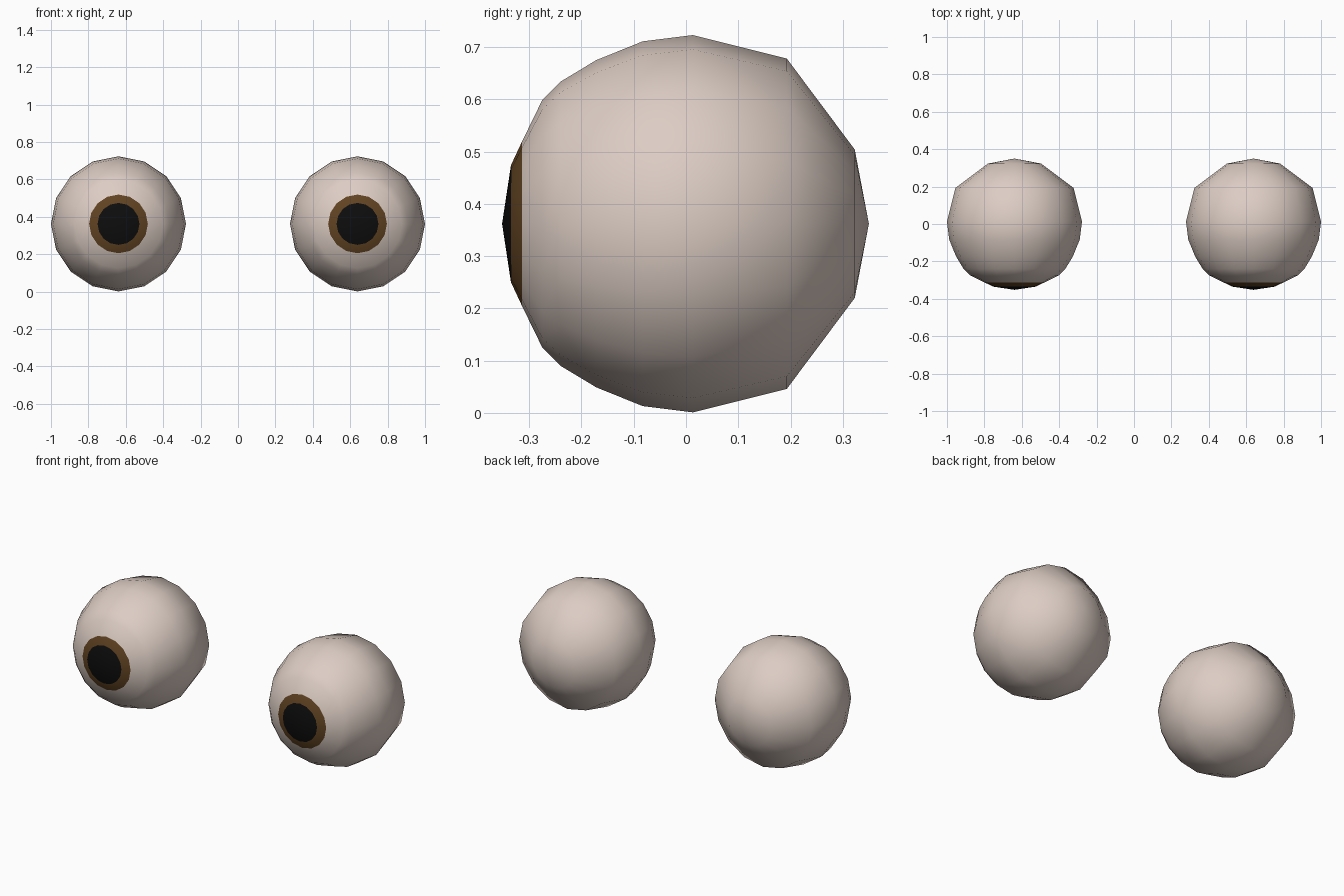
import bpy, bmesh, math

if "Cube" in bpy.data.objects:
    bpy.data.objects.remove(bpy.data.objects["Cube"])

SEGMENTS = 16
CENTRE_X, CENTRE_Z = 0.639, 0.362
# (y, radius) rings between the front and back poles
RINGS = [(-0.335, 0.112), (-0.314, 0.157), (-0.275, 0.237), (-0.24, 0.272),
         (-0.172, 0.313), (-0.083, 0.349), (0.013, 0.361), (0.193, 0.316),
         (0.323, 0.142)]
FRONT_Y, BACK_Y = -0.352, 0.35


def material(name, colour):
    m = bpy.data.materials.new(name)
    m.diffuse_color = (*colour, 1.0)
    m.use_nodes = True
    m.node_tree.nodes["Principled BSDF"].inputs["Base Color"].default_value = m.diffuse_color
    return m


MATERIALS = [material("pupil black", (0.004, 0.004, 0.004)),
             material("iris brown", (0.12, 0.056, 0.016)),
             material("eyeball white", (0.72, 0.61, 0.55))]


def make_eye(name, x):
    bm = bmesh.new()
    front = bm.verts.new((0, FRONT_Y, 0))
    back = bm.verts.new((0, BACK_Y, 0))
    rings = []
    for y, r in RINGS:
        angles = [2 * math.pi * i / SEGMENTS for i in range(SEGMENTS)]
        rings.append([bm.verts.new((r * math.cos(a), y, r * math.sin(a))) for a in angles])

    for i in range(SEGMENTS):
        j = (i + 1) % SEGMENTS
        # Pupil cap and back cap
        bm.faces.new((front, rings[0][i], rings[0][j])).material_index = 0
        bm.faces.new((back, rings[-1][j], rings[-1][i])).material_index = 2
        # Iris band, then the white of the eye
        for k in range(len(rings) - 1):
            a, b = rings[k], rings[k + 1]
            face = bm.faces.new((a[i], b[i], b[j], a[j]))
            face.material_index = 1 if k == 0 else 2

    bmesh.ops.recalc_face_normals(bm, faces=bm.faces[:])
    for f in bm.faces:
        f.smooth = True
    mesh = bpy.data.meshes.new(name)
    bm.to_mesh(mesh)
    bm.free()
    for m in MATERIALS:
        mesh.materials.append(m)
    eye = bpy.data.objects.new(name, mesh)
    eye.location = (x, 0, CENTRE_Z)
    bpy.context.collection.objects.link(eye)


# Matching pair of eyes
make_eye("left_eye", -CENTRE_X)
make_eye("right_eye", CENTRE_X)
